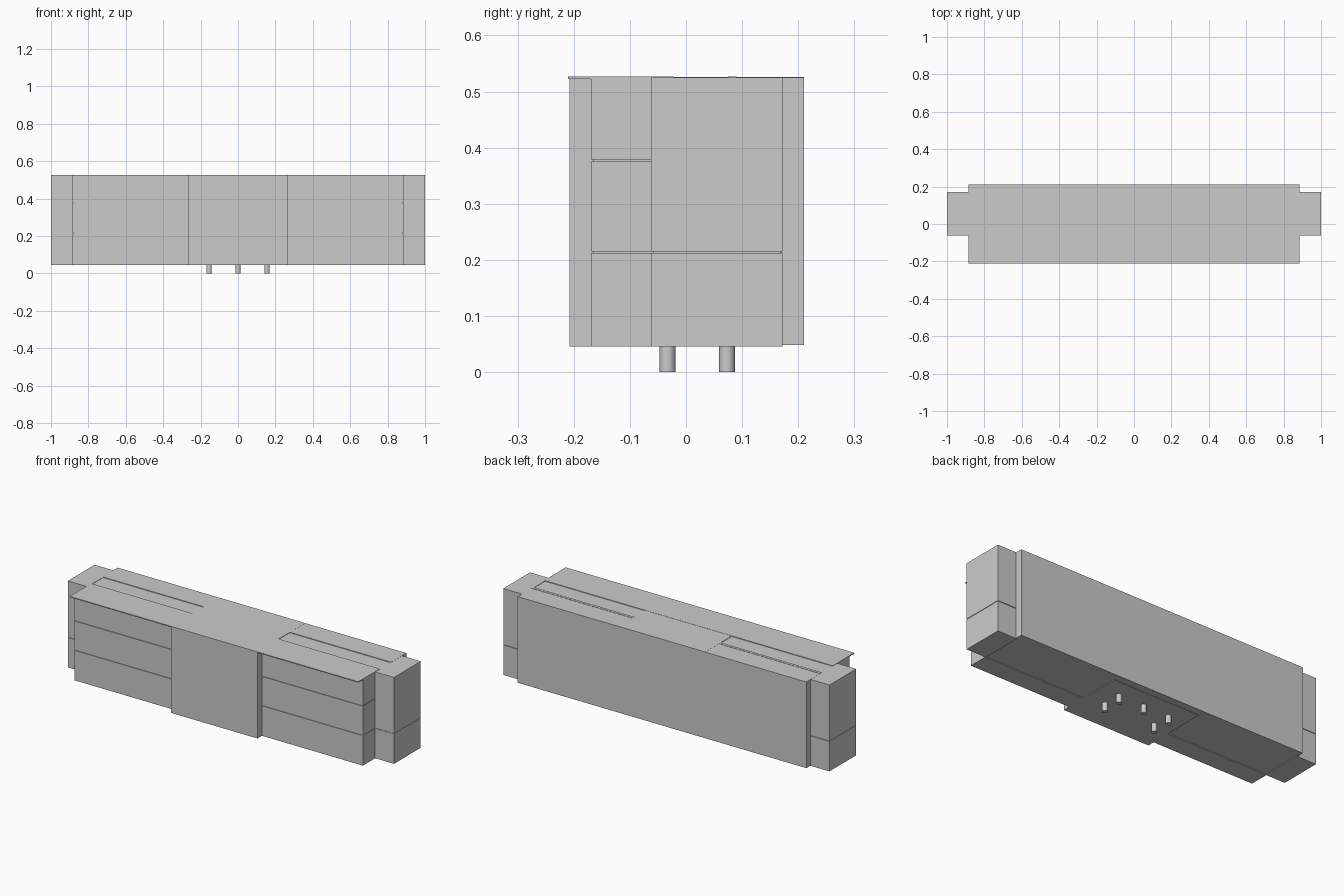
import bpy

if "Cube" in bpy.data.objects:
    bpy.data.objects.remove(bpy.data.objects["Cube"])


def box(name, x, y, z):
    """Box from (min, max) ranges on each axis."""
    bpy.ops.mesh.primitive_cube_add(size=1)
    ob = bpy.context.object
    ob.name = name
    ob.location = [(a + b) / 2 for a, b in (x, y, z)]
    ob.scale = [b - a for a, b in (x, y, z)]
    bpy.ops.object.transform_apply(location=True, rotation=True, scale=True)
    return ob


def box_pair(name, x, y, z):
    """Matching boxes on the right and left."""
    box(name + "_right", x, y, z)
    box(name + "_left", (-x[1], -x[0]), y, z)


BODY_TOP = 0.522

# Central block and rear panel
box("centre_block", (-0.265, 0.265), (-0.208, 0.17), (0.046, BODY_TOP))
box("back_panel", (-0.885, 0.885), (0.17, 0.21), (0.048, BODY_TOP))

# Wings: a slightly recessed core behind three stacked drawer fronts
box_pair("wing_core", (0.265, 0.88), (-0.165, 0.17), (0.05, BODY_TOP))
for name, z0, z1 in (("lower", 0.046, 0.212),
                     ("middle", 0.215, 0.375),
                     ("upper", 0.379, BODY_TOP)):
    box_pair(name + "_drawer", (0.265, 0.884), (-0.169, -0.062), (z0, z1))

# End cabinets, split into a lower and an upper section
box_pair("end_core", (0.88, 0.997), (-0.059, 0.168), (0.05, 0.52))
box_pair("end_lower", (0.88, 1.0), (-0.062, 0.172), (0.046, 0.212))
box_pair("end_upper", (0.88, 1.0), (-0.062, 0.172), (0.215, 0.525))

# Thin top: raised front strip, overhanging the drawers, and the rear area
box("top_front_strip", (-0.885, 0.885), (-0.21, -0.022), (BODY_TOP, 0.527))
box("top_centre", (-0.265, 0.265), (-0.022, 0.21), (BODY_TOP, 0.526))
box_pair("top_inset", (0.265, 0.885), (-0.022, 0.075), (BODY_TOP, 0.5235))
box_pair("top_rail", (0.265, 0.885), (0.075, 0.09), (BODY_TOP, 0.527))
box_pair("top_rear", (0.265, 0.885), (0.09, 0.21), (BODY_TOP, 0.5255))

# Five round feet under the central block
for i, (x, y) in enumerate(((-0.155, -0.033), (0.155, -0.033),
                            (-0.155, 0.073), (0.155, 0.073), (0, 0.073))):
    bpy.ops.mesh.primitive_cylinder_add(vertices=24, radius=0.014, depth=0.05,
                                        location=(x, y, 0.025))
    bpy.context.object.name = f"foot_{i + 1}"
    bpy.ops.object.shade_smooth_by_angle()
